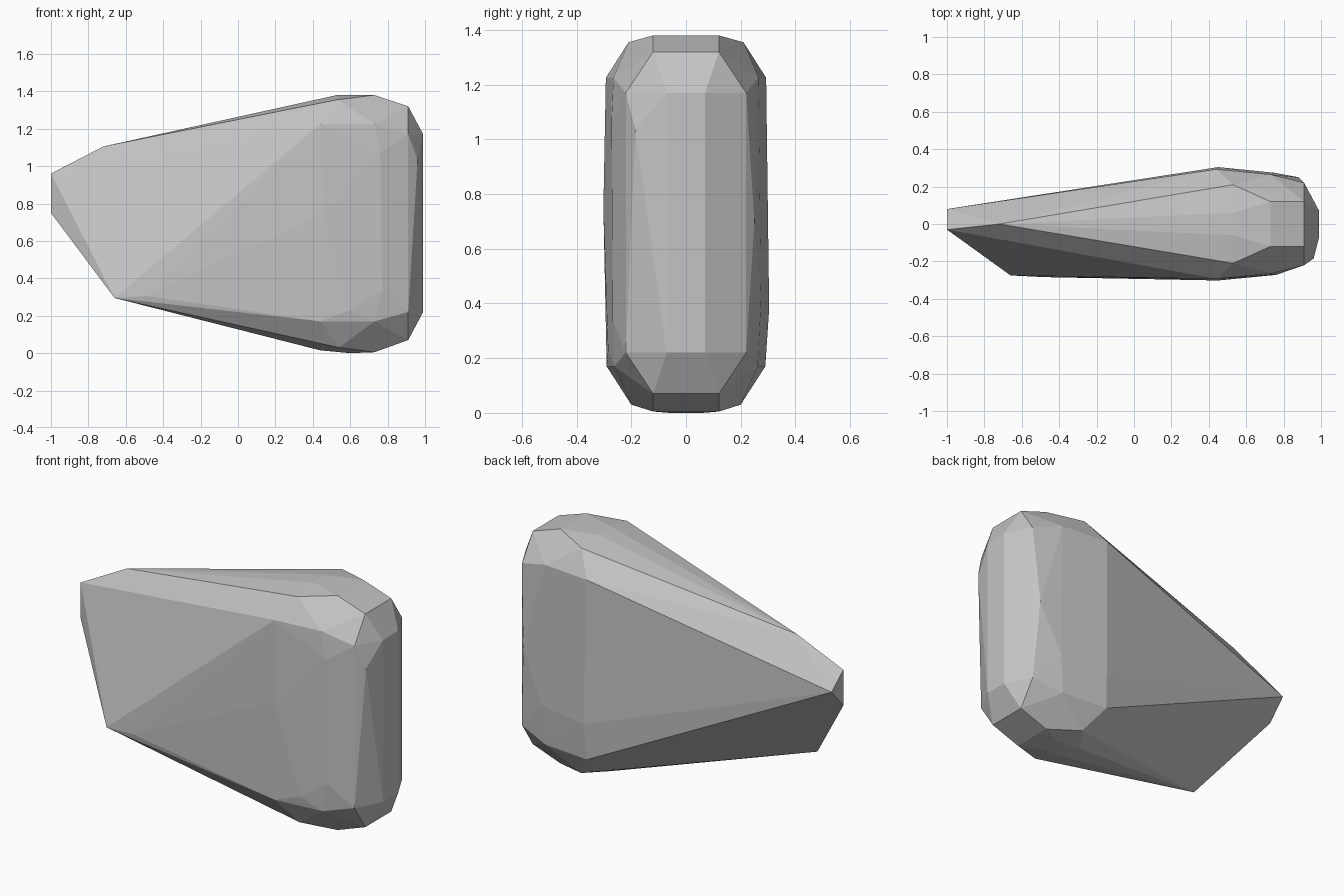
import bpy, bmesh

# Faceted stone slab: convex shell around a few key points
mirrored = [  # (x, half width, z), used on both sides
    (0.53, 0.06, 1.38), (0.73, 0.12, 1.38), (0.53, 0.21, 1.355),
    (0.91, 0.12, 1.32), (0.91, 0.22, 1.17), (0.99, 0.07, 1.17),
    (0.99, 0.07, 0.22), (0.91, 0.22, 0.22), (0.91, 0.12, 0.07),
    (0.73, 0.12, 0.005), (0.60, 0.06, 0.0), (0.54, 0.20, 0.03),
    (0.44, 0.06, 0.015),
    (0.44, 0.293, 1.225), (0.73, 0.265, 1.225),
    (0.44, 0.29, 0.17), (0.73, 0.262, 0.17),
]
single = [  # irregular chips
    (-1.0, -0.03, 0.96), (-1.0, 0.08, 0.87), (-1.0, -0.03, 0.75),
    (-0.72, 0.0, 1.105),
    (-0.66, -0.275, 0.295), (-0.48, -0.284, 0.305),
    (0.45, -0.302, 0.75), (0.45, 0.304, 0.38),
    (0.77, -0.268, 0.34), (0.76, -0.272, 1.07),
    (0.60, -0.285, 0.23), (0.75, 0.274, 0.4), (0.88, 0.25, 0.7),
    (0.96, -0.185, 1.035),
]
bm = bmesh.new()
for x, y, z in mirrored:
    for s in (-1, 1):
        bm.verts.new((x, s * y, z))
for p in single:
    bm.verts.new(p)
res = bmesh.ops.convex_hull(bm, input=bm.verts[:])
loose = [v for v in bm.verts if not v.link_faces]
bmesh.ops.delete(bm, geom=loose, context='VERTS')
bmesh.ops.recalc_face_normals(bm, faces=bm.faces[:])

mesh = bpy.data.meshes.new("stone")
bm.to_mesh(mesh)
bm.free()
grey = bpy.data.materials.new("stone grey")
grey.diffuse_color = (0.55, 0.55, 0.55, 1)
mesh.materials.append(grey)
stone = bpy.data.objects.new("stone", mesh)
bpy.context.collection.objects.link(stone)
